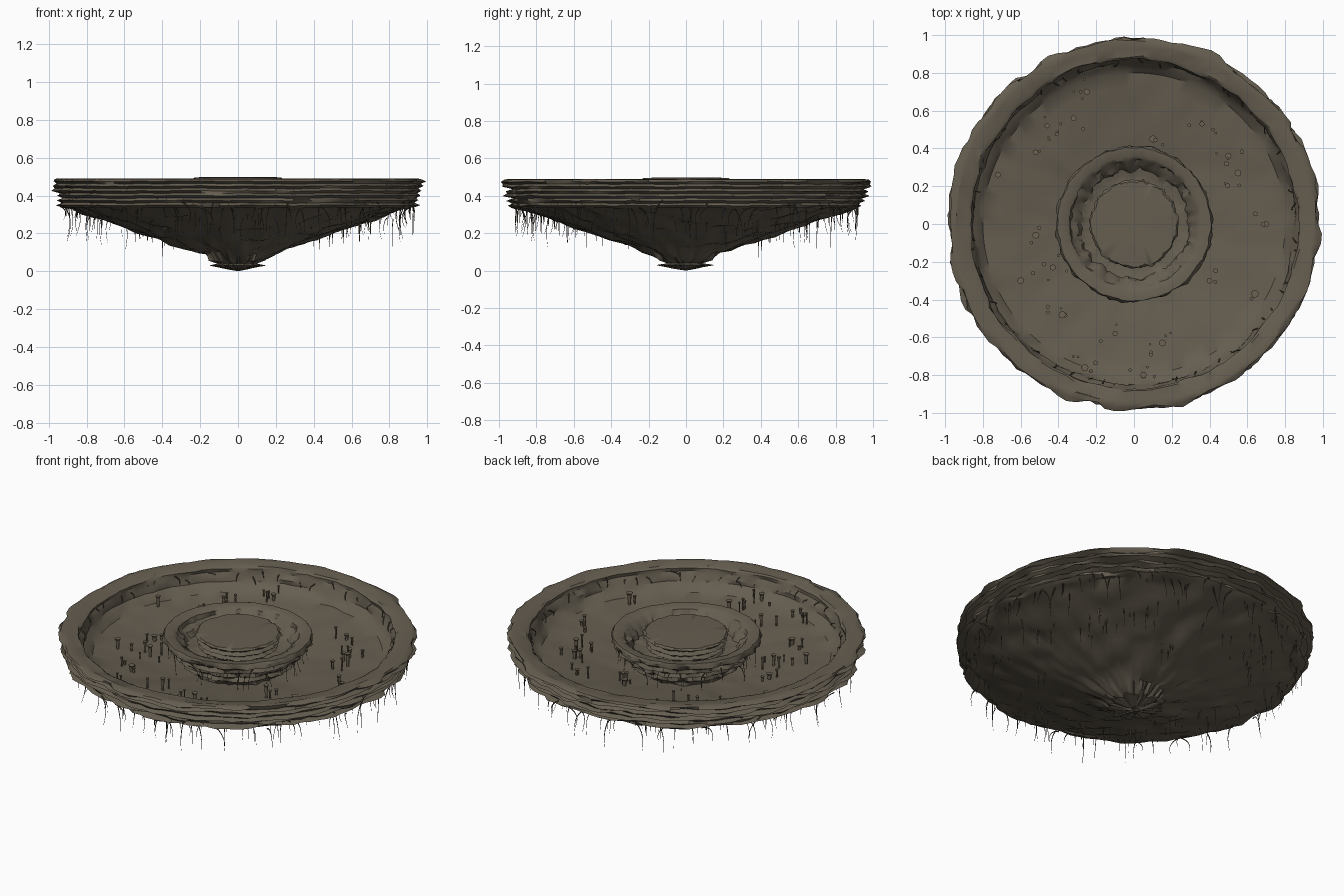
import bpy, bmesh, random
from math import sin, cos, pi, tau
from mathutils import Vector, Matrix, noise

random.seed(7)
rnd = random.uniform
if "Cube" in bpy.data.objects:
    bpy.data.objects.remove(bpy.data.objects["Cube"])


def material(name, color):
    m = bpy.data.materials.new(name)
    m.use_nodes = True
    m.diffuse_color = (*color, 1)
    bsdf = m.node_tree.nodes["Principled BSDF"]
    bsdf.inputs["Base Color"].default_value = (*color, 1)
    bsdf.inputs["Roughness"].default_value = 0.9
    return m


STONE = material("brown grey stone", (0.13, 0.11, 0.08))
ROOT = material("dark root", (0.09, 0.075, 0.055))
SPIKE = material("pale spike stone", (0.15, 0.122, 0.085))


def add_object(name, bm, mat, angle=0.6):
    mesh = bpy.data.meshes.new(name)
    bmesh.ops.recalc_face_normals(bm, faces=bm.faces)
    bm.to_mesh(mesh)
    bm.free()
    mesh.materials.append(mat)
    ob = bpy.data.objects.new(name, mesh)
    bpy.context.collection.objects.link(ob)
    bpy.ops.object.select_all(action="DESELECT")
    ob.select_set(True)
    bpy.context.view_layer.objects.active = ob
    bpy.ops.object.shade_smooth_by_angle(angle=angle)
    return ob


def strata(top, bottom, layers):
    """Stacked ledges between two (radius, z) points, alternately in and out."""
    points = []
    for i in range(layers):
        t = i / (layers - 1)
        ledge = 0.012 if i % 2 else -0.012
        points.append((top[0] + (bottom[0] - top[0]) * t + ledge,
                       top[1] + (bottom[1] - top[1]) * t))
    return points


def lathe(name, bands, segments=120):
    """Revolve bands of (points, radial roughness, height roughness)."""
    bm = bmesh.new()
    rings, level = [], 0
    for points, rough, bump in bands:
        for r, z in points:
            level += 1
            ring = []
            for s in range(segments):
                a = tau * s / segments
                n = noise.noise(Vector((cos(a) * 6, sin(a) * 6, level * 0.45)))
                n += 0.6 * noise.noise(Vector((cos(a) * 15, sin(a) * 15, level * 3.7)))
                rr = r + rough * n
                h = noise.noise(Vector((cos(a) * r * 9, sin(a) * r * 9, z * 4)))
                ring.append(bm.verts.new((rr * cos(a), rr * sin(a), z + bump * h)))
            rings.append(ring)
    for low, high in zip(rings, rings[1:]):
        for s in range(segments):
            t = (s + 1) % segments
            bm.faces.new((low[s], low[t], high[t], high[s]))
    for ring, z in ((rings[0], bands[0][0][0][1] - 0.01), (rings[-1], bands[-1][0][-1][1])):
        tip = bm.verts.new((0, 0, z))
        for s in range(segments):
            bm.faces.new((ring[s], ring[(s + 1) % segments], tip))
    return add_object(name, bm, STONE)


def under_z(r):
    return 0.03 + 0.34 * r


def floor_z(r):
    return 0.25 + 0.14 * r


# Stone basin with its rim, inner ring and central pillar as one surface
tip_layers = [(0.04, 0.01), (0.14, 0.03), (0.09, 0.04), (0.13, 0.055)]
underside = [(0.17 + 0.06 * i, under_z(0.17 + 0.06 * i)) for i in range(13)]
outer_wall = strata((0.925, 0.335), (0.97, 0.475), 12)
rim_top = [(0.97, 0.487), (0.945, 0.49), (0.93, 0.486), (0.885, 0.485)]
inner_wall = [(0.87, 0.475), (0.872, 0.455), (0.855, 0.43), (0.85, 0.405), (0.825, 0.385)]
basin_floor = [(0.8 - 0.075 * i, floor_z(0.8 - 0.075 * i)) for i in range(7)]
ring_outside = [(0.26, 0.29)] + strata((0.28, 0.31), (0.4, 0.455), 8)
ring_top = [(0.412, 0.475), (0.405, 0.487), (0.36, 0.485), (0.34, 0.475)]
ring_inside = [(0.325, 0.45), (0.3, 0.435), (0.285, 0.405), (0.25, 0.395), (0.21, 0.395)]
pillar = strata((0.205, 0.405), (0.215, 0.465), 5) + [(0.235, 0.485), (0.225, 0.496)]
lathe("stone_basin", [
    (tip_layers, 0.035, 0.0), (underside, 0.025, 0.022), (outer_wall, 0.035, 0.004),
    (rim_top, 0.016, 0.0), (inner_wall, 0.016, 0.004), (basin_floor, 0.0, 0.01),
    (ring_outside, 0.02, 0.004), (ring_top, 0.01, 0.0), (ring_inside, 0.022, 0.006),
    (pillar, 0.012, 0.0), ([(0.12, 0.498)], 0.0, 0.002),
])


# Flat-headed stone spikes that run down through the basin floor
def spike(bm, x, y, radius):
    r = Vector((x, y)).length
    top = floor_z(r) + rnd(0.02, 0.075)
    bottom = under_z(r) - rnd(0.0, 0.1)
    cap = 0.012
    for low_r, high_r, low, high in ((radius * 0.6, radius, top - cap, top),
                                     (0.001, radius * 0.6, bottom, top - cap)):
        bmesh.ops.create_cone(bm, cap_ends=True, segments=8, radius1=low_r, radius2=high_r,
                              depth=high - low,
                              matrix=Matrix.Translation((x, y, (low + high) / 2)))


clusters = [(-.32, .56), (-.46, .52), (-.25, .7), (.1, .45), (.36, .53), (.5, .36),
            (.55, .27), (-.52, -.06), (-.43, -.23), (-.6, -.3), (-.38, -.48), (-.1, -.58),
            (.15, -.63), (.4, -.3), (.64, -.37), (.7, 0), (-.26, -.76), (.05, -.8),
            (-.52, .38), (-.72, .26)]
bm = bmesh.new()
for cx, cy in clusters:
    spike(bm, cx, cy, rnd(0.013, 0.021))
    for i in range(random.randint(1, 5)):
        spike(bm, cx + rnd(-.08, .08), cy + rnd(-.07, .07), rnd(0.006, 0.013))
add_object("floor_spikes", bm, SPIKE, 0.9)


# Hanging roots, drifting sideways before they drop
def roots(name, count, start_r, start_z, length, flare, drift, thickness):
    curve = bpy.data.curves.new(name, "CURVE")
    curve.dimensions = "3D"
    curve.bevel_depth = thickness
    curve.bevel_resolution = 0
    for i in range(count):
        a = tau * (i + rnd(-0.5, 0.5)) / count
        r, z = rnd(*start_r), rnd(*start_z)
        size, side, out = rnd(*length), rnd(-drift, drift), rnd(*flare)
        spline = curve.splines.new("POLY")
        steps = 7
        spline.points.add(steps)
        for k, p in enumerate(spline.points):
            t = k / steps
            ang = a + side * sin(t * pi * 0.6)
            rad = r + out * sin(t * pi * 0.8)
            p.co = (rad * cos(ang), rad * sin(ang), z - size * t ** 1.4, 1)
            p.radius = 1 - 0.8 * t
    ob = bpy.data.objects.new(name, curve)
    bpy.context.collection.objects.link(ob)
    curve.materials.append(ROOT)
    bpy.ops.object.select_all(action="DESELECT")
    ob.select_set(True)
    bpy.context.view_layer.objects.active = ob
    bpy.ops.object.convert(target="MESH")


roots("rim_roots", 110, (0.9, 0.94), (0.33, 0.4), (0.06, 0.2), (-0.06, 0.02), 0.08, 0.004)
roots("underside_roots", 45, (0.6, 0.85), (0.27, 0.33), (0.07, 0.17), (-0.03, 0.03), 0.06, 0.003)
roots("inner_wall_roots", 60, (0.855, 0.875), (0.43, 0.47), (0.02, 0.06), (-0.03, -0.01), 0.05, 0.004)
roots("ring_roots", 45, (0.36, 0.4), (0.4, 0.45), (0.06, 0.14), (-0.05, 0.01), 0.15, 0.003)
